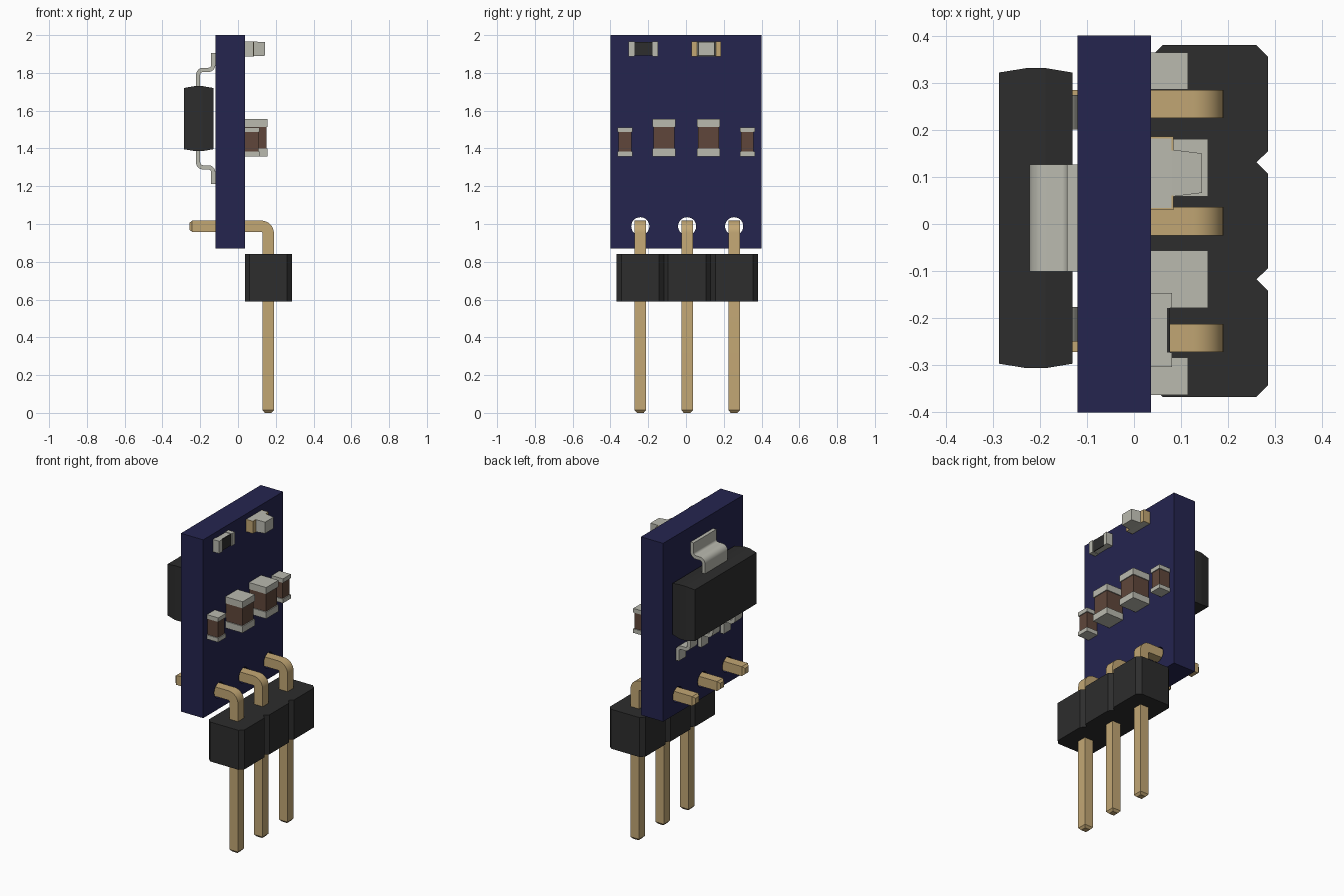
import bpy, bmesh
from math import sin, cos, pi, radians
from mathutils import Vector

cube = bpy.data.objects.get("Cube")
if cube:
    bpy.data.objects.remove(cube, do_unlink=True)


def material(name, *rgb):
    m = bpy.data.materials.new(name)
    m.use_nodes = True
    m.diffuse_color = (*rgb, 1)
    m.node_tree.nodes["Principled BSDF"].inputs["Base Color"].default_value = (*rgb, 1)
    return m


BLUE = material("board blue", 0.018, 0.018, 0.078)
BLACK = material("plastic black", 0.026, 0.026, 0.026)
GOLD = material("pin gold", 0.54, 0.385, 0.175)
SILVER = material("solder silver", 0.49, 0.49, 0.43)
BROWN = material("ceramic brown", 0.115, 0.062, 0.043)


def loft(name, rings, mat, smooth=False):
    """Skin a list of matching vertex rings and cap both ends."""
    bm = bmesh.new()
    loops = [[bm.verts.new(p) for p in ring] for ring in rings]
    for a, b in zip(loops, loops[1:]):
        for i in range(len(a)):
            j = (i + 1) % len(a)
            bm.faces.new((a[i], a[j], b[j], b[i]))
    bm.faces.new(loops[0])
    bm.faces.new(loops[-1])
    bmesh.ops.recalc_face_normals(bm, faces=bm.faces)
    mesh = bpy.data.meshes.new(name)
    bm.to_mesh(mesh)
    bm.free()
    mesh.materials.append(mat)
    ob = bpy.data.objects.new(name, mesh)
    bpy.context.collection.objects.link(ob)
    if smooth:
        bpy.ops.object.select_all(action="DESELECT")
        ob.select_set(True)
        bpy.context.view_layer.objects.active = ob
        bpy.ops.object.shade_smooth_by_angle(angle=radians(30))
    return ob


def rect(x, y0, y1, z0, z1):
    return [(x, y0, z0), (x, y1, z0), (x, y1, z1), (x, y0, z1)]


def box(name, x0, x1, y0, y1, z0, z1, mat):
    return loft(name, [rect(x0, y0, y1, z0, z1), rect(x1, y0, y1, z0, z1)], mat)


def arc(cx, cz, r, start, end, steps=8):
    angles = [radians(start + (end - start) * i / steps) for i in range(steps + 1)]
    return [(cx + r * cos(a), cz + r * sin(a)) for a in angles]


def ribbon(name, path, y, width, thick, mat, tip=1):
    """Sweep a rectangle along an xz path; tip scales the two end sections."""
    pts = [Vector(p) for p in path]
    rings = []
    for i, p in enumerate(pts):
        before = (p - pts[i - 1]).normalized() if i else None
        after = (pts[i + 1] - p).normalized() if i < len(pts) - 1 else None
        tangent = ((before or after) + (after or before)).normalized()
        s = tip if before is None or after is None else 1
        n = Vector((-tangent.y, tangent.x)) * thick / 2 * s
        w = width / 2 * s
        a, b = p + n, p - n
        rings.append([(a.x, y - w, a.y), (a.x, y + w, a.y),
                      (b.x, y + w, b.y), (b.x, y - w, b.y)])
    return loft(name, rings, mat, True)


# Circuit board with three drilled holes
FACE = 0.036
PIN_Y = [-0.242, 0.006, 0.255]
HOLE_Z = 0.988
board = box("circuit_board", -0.12, FACE, -0.4, 0.4, 0.87, 2, BLUE)
for y in PIN_Y:
    circle = [(y + 0.048 * cos(k * pi / 16), HOLE_Z + 0.048 * sin(k * pi / 16)) for k in range(32)]
    cutter = loft("hole_cutter", [[(x, *c) for c in circle] for x in (-0.3, 0.3)], BLUE)
    cutter.hide_render = True
    mod = board.modifiers.new("hole", "BOOLEAN")
    mod.operation, mod.solver, mod.object = "DIFFERENCE", "EXACT", cutter
    bpy.context.view_layer.objects.active = board
    bpy.ops.object.modifier_apply(modifier=mod.name)
    bpy.data.objects.remove(cutter, do_unlink=True)

# Bent square pins
R = 0.036
for i, y in enumerate(PIN_Y):
    path = [(-0.257, HOLE_Z), (-0.243, HOLE_Z)]
    path += arc(0.16 - R, HOLE_Z - R, R, 90, 0) + [(0.16, 0.014), (0.16, 0)]
    ribbon(f"pin_{i + 1}", path, y, 0.06, 0.06, GOLD, 0.6)

# Pin header: three chamfered blocks joined in one outline
right, left = [], []
c = 0.025
for y in PIN_Y:
    for edge, side in ((-0.125, c), (-0.1, 0), (0.1, 0), (0.125, c)):
        right.append((0.285 - side, y + edge))
        left.append((FACE + side, y + edge))
# drop the doubled points where neighbouring blocks meet
keep = [i for i in range(len(right)) if i not in (4, 8)]
outline = [right[i] for i in keep] + [left[i] for i in reversed(keep)]
loft("pin_header", [[(*p, z) for p in outline] for z in (0.59, 0.84)], BLACK)

# Regulator chip with drafted sides
CY, CZ = 0.0125, 1.558
rings = []
for x, hy, hz in ((-0.287, 0.309, 0.162), (-0.228, 0.3185, 0.172),
                  (-0.188, 0.3185, 0.172), (-0.131, 0.309, 0.162)):
    rings.append(rect(x, CY - hy, CY + hy, CZ - hz, CZ + hz))
loft("regulator_chip", rings, BLACK)

# Wide tab above the chip, three legs below
lead = [(-0.211, 1.69)] + arc(-0.185, 1.79, 0.026, 180, 90)
lead += arc(-0.157, 1.842, 0.026, -90, 0) + [(-0.131, 1.904)]
lower = [(x, 2 * CZ - z) for x, z in lead]
ribbon("chip_tab", lead, CY, 0.227, 0.022, SILVER)
for i in (-1, 0, 1):
    ribbon(f"chip_leg_{i + 2}", lower, CY + i * 0.225, 0.073, 0.022, SILVER)


# Capacitors: brown body between two silver end caps
def capacitor(name, y, width, top, z0, z1, cap):
    w, gap = width / 2, 0.006
    box(name + "_body", FACE, top - gap, y - w + gap, y + w - gap, z0 + cap / 2, z1 - cap / 2, BROWN)
    box(name + "_lower_cap", FACE, top, y - w, y + w, z0, z0 + cap, SILVER)
    box(name + "_upper_cap", FACE, top, y - w, y + w, z1 - cap, z1, SILVER)


for label, y in (("right", -0.117), ("left", 0.119)):
    capacitor(f"large_capacitor_{label}", y, 0.122, 0.157, 1.357, 1.555, 0.042)
for label, y in (("right", -0.323), ("left", 0.325)):
    capacitor(f"small_capacitor_{label}", y, 0.079, 0.115, 1.357, 1.512, 0.026)

# Resistor: pale body, black coating, silver ends
Z0, Z1 = 1.888, 1.966
box("resistor_body", FACE, 0.07, -0.29, -0.16, Z0 + 0.003, Z1 - 0.003, SILVER)
box("resistor_coating", 0.07, 0.076, -0.275, -0.178, Z0 + 0.003, Z1 - 0.003, BLACK)
for label, y in (("right", -0.304), ("left", -0.178)):
    box(f"resistor_{label}_end", FACE, 0.081, y, y + 0.031, Z0, Z1, SILVER)

# Indicator light: base, gold contacts and tapered lens
box("light_base", FACE, 0.08, 0.034, 0.182, Z0, Z1, SILVER)
for label, outer, s in (("right", 0.03, 1), ("left", 0.186, -1)):
    ya, yb = sorted((outer, outer + s * 0.03))
    box(f"light_{label}_contact_top", 0.08, 0.084, ya, yb, Z0, Z1, GOLD)
    ya, yb = sorted((outer, outer + s * 0.004))
    box(f"light_{label}_contact_side", FACE, 0.08, ya, yb, Z0, Z1, GOLD)
loft("light_lens", [rect(0.08, 0.058, 0.158, Z0, Z1),
                    rect(0.144, 0.066, 0.15, Z0 + 0.003, Z1 - 0.003)], SILVER)
